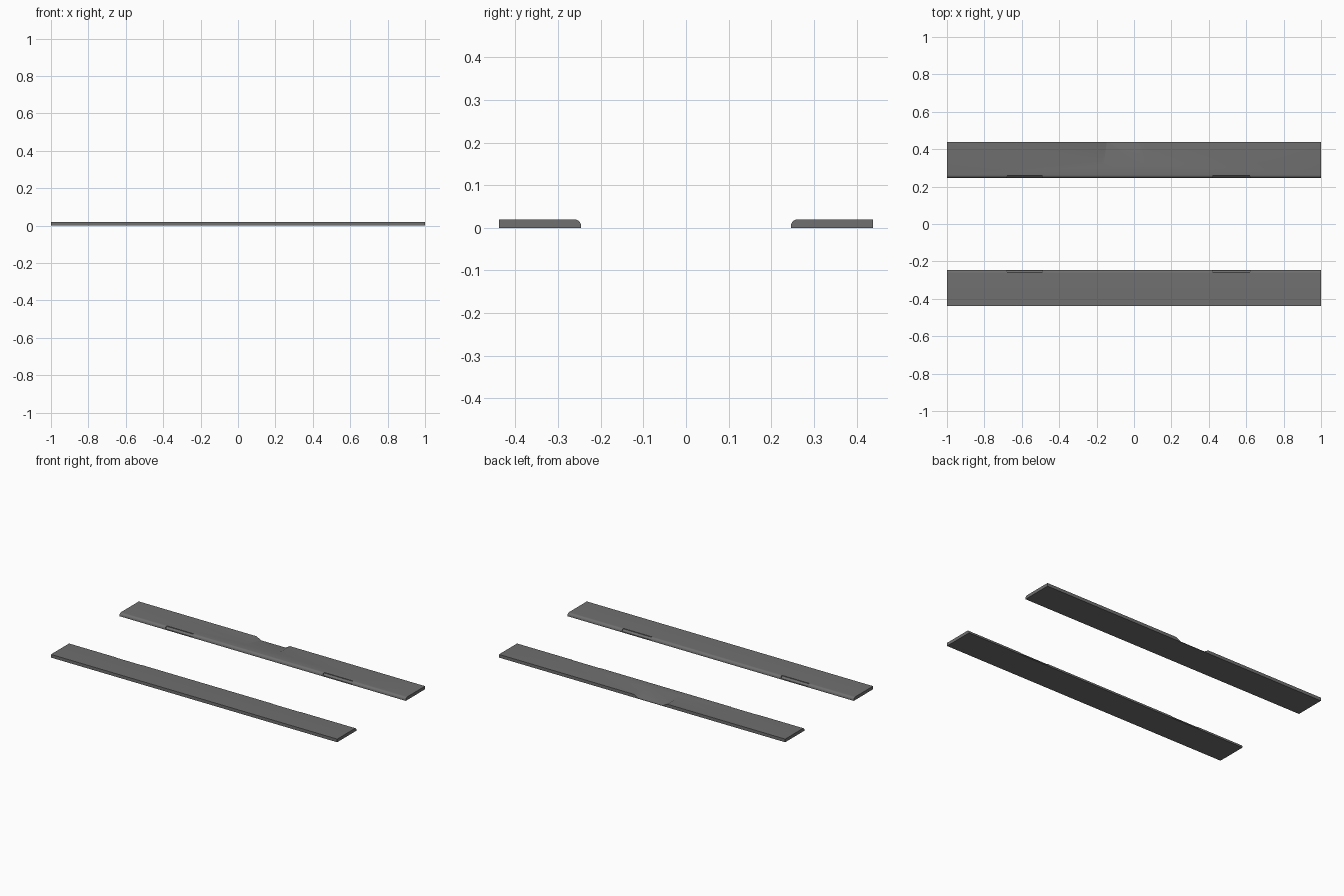
import bpy, bmesh, math

if "Cube" in bpy.data.objects:
    bpy.data.objects.remove(bpy.data.objects["Cube"])

INNER, OUTER, H = 0.246, 0.438, 0.02
RY, RZ = 0.016, 0.016  # rounding of the inner top edge

dark = bpy.data.materials.new("dark_grey")
dark.diffuse_color = (0.16, 0.16, 0.16, 1)
dark.use_nodes = True
dark.node_tree.nodes["Principled BSDF"].inputs["Base Color"].default_value = dark.diffuse_color


def finish(name, bm):
    bmesh.ops.recalc_face_normals(bm, faces=bm.faces)
    me = bpy.data.meshes.new(name)
    bm.to_mesh(me)
    bm.free()
    me.materials.append(dark)
    ob = bpy.data.objects.new(name, me)
    bpy.context.collection.objects.link(ob)
    return ob


def extrude_x(name, profile, x0, x1):
    bm = bmesh.new()
    face = bm.faces.new([bm.verts.new((x0, y, z)) for y, z in profile])
    geo = bmesh.ops.extrude_face_region(bm, geom=[face])["geom"]
    moved = [g for g in geo if isinstance(g, bmesh.types.BMVert)]
    bmesh.ops.translate(bm, verts=moved, vec=(x1 - x0, 0, 0))
    return finish(name, bm)


def hull(name, points):
    bm = bmesh.new()
    for p in points:
        bm.verts.new(p)
    bmesh.ops.convex_hull(bm, input=bm.verts)
    return finish(name, bm)


def cut(ob, cutter):
    mod = ob.modifiers.new("cut", "BOOLEAN")
    mod.operation = "DIFFERENCE"
    mod.solver = "EXACT"
    mod.object = cutter
    bpy.context.view_layer.objects.active = ob
    bpy.ops.object.modifier_apply(modifier=mod.name)
    bpy.data.objects.remove(cutter)


def sill_plate(name, side):
    # Flat strip with a rounded inner top edge
    arc = [(INNER + RY - RY * math.cos(a), H - RZ + RZ * math.sin(a))
           for a in (math.radians(10 * i) for i in range(10))]
    profile = [(OUTER, 0), (INNER, 0)] + arc + [(OUTER, H)]
    ob = extrude_x(name, [(side * y, z) for y, z in profile], -1, 1)

    # Two shallow recesses with a sloping floor in the rounded edge
    for x0, x1 in ((-0.68, -0.49), (0.42, 0.62)):
        box = [(INNER - 0.02, 0.005), (INNER + 0.003, 0.005),
               (INNER + 0.014, 0.016), (INNER + 0.014, 0.03), (INNER - 0.02, 0.03)]
        cut(ob, extrude_x("recess_cutter", [(side * y, z) for y, z in box], x0, x1))

    # Sloping dip on the outer edge of the back plate only
    if side > 0:
        cut(ob, hull("dip_cutter", [
            (-0.163, 0.31, 0.0201), (0.043, 0.31, 0.0201),
            (-0.143, 0.45, 0.001), (0.023, 0.45, 0.001),
            (-0.185, 0.45, 0.025), (0.065, 0.45, 0.025),
            (-0.185, 0.31, 0.025), (0.065, 0.31, 0.025)]))

    bpy.ops.object.select_all(action="DESELECT")
    ob.select_set(True)
    bpy.context.view_layer.objects.active = ob
    bpy.ops.object.shade_smooth_by_angle(angle=math.radians(40))


sill_plate("back_sill_plate", 1)
sill_plate("front_sill_plate", -1)
